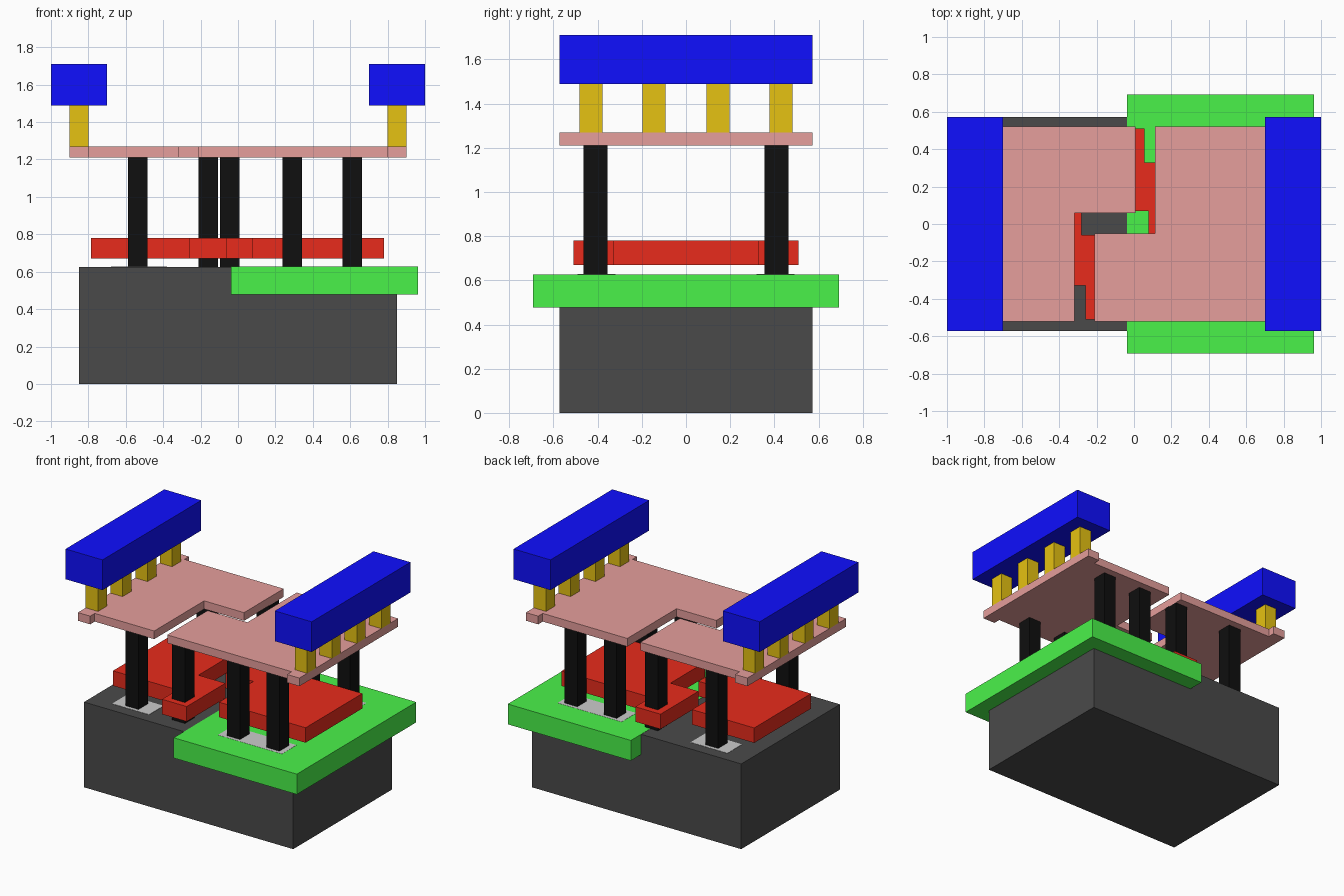
import bpy, bmesh

if "Cube" in bpy.data.objects:
    bpy.data.objects.remove(bpy.data.objects["Cube"])


def material(name, *rgb):
    """Make a material from a display colour, stored as linear values."""
    m = bpy.data.materials.new(name)
    m.diffuse_color = [((c + 0.055) / 1.055) ** 2.4 for c in rgb] + [1]
    m.use_nodes = True
    m.node_tree.nodes["Principled BSDF"].inputs["Base Color"].default_value = m.diffuse_color
    return m


DARK = material("dark_grey", 0.29, 0.29, 0.29)
GREEN = material("green", 0.29, 0.95, 0.29)
RED = material("red", 0.91, 0.17, 0.11)
BLACK = material("black", 0.06, 0.06, 0.06)
PINK = material("pink", 0.90, 0.62, 0.61)
GOLD = material("gold", 0.90, 0.76, 0.07)
BLUE = material("blue", 0.06, 0.06, 1.0)


def slab(name, outline, z0, z1, mat=None):
    """Extrude a flat outline from z0 to z1."""
    bm = bmesh.new()
    face = bm.faces.new([bm.verts.new((x, y, z0)) for x, y in outline])
    ext = bmesh.ops.extrude_face_region(bm, geom=[face])
    top = [v for v in ext["geom"] if isinstance(v, bmesh.types.BMVert)]
    bmesh.ops.translate(bm, verts=top, vec=(0, 0, z1 - z0))
    bmesh.ops.recalc_face_normals(bm, faces=bm.faces)
    mesh = bpy.data.meshes.new(name)
    bm.to_mesh(mesh)
    bm.free()
    ob = bpy.data.objects.new(name, mesh)
    bpy.context.collection.objects.link(ob)
    if mat:
        mesh.materials.append(mat)
    return ob


def box(name, x0, x1, y0, y1, z0, z1, mat=None):
    return slab(name, [(x0, y0), (x1, y0), (x1, y1), (x0, y1)], z0, z1, mat)


# Substrate block and the wider well set into one half of it
box("substrate", -0.85, 0.85, -0.573, 0.573, 0, 0.626, DARK)
box("well", -0.037, 0.963, -0.693, 0.693, 0.478, 0.627, GREEN)

# Diffusion pads, almost flush with the surface, either side of each gate
for side, x0, x1 in (("left", -0.68, -0.38), ("right", 0.18, 0.70)):
    for row, y0, y1 in (("front", -0.49, -0.32), ("back", 0.32, 0.49)):
        box(f"diffusion_{side}_{row}", x0, x1, y0, y1, 0.52, 0.628)

# Gates: wide body with a contact arm
slab("gate_left", [(-0.785, -0.33), (-0.26, -0.33), (-0.26, -0.51), (-0.06, -0.51),
                   (-0.06, -0.06), (-0.28, -0.06), (-0.28, 0.33), (-0.785, 0.33)],
     0.67, 0.78, RED)
slab("gate_right", [(0.78, 0.33), (0.055, 0.33), (0.055, 0.51), (-0.15, 0.51),
                    (-0.15, 0.07), (0.077, 0.07), (0.077, -0.33), (0.78, -0.33)],
     0.67, 0.78, RED)

# Contact pillars, two rows of four
for row, y, gate_x in (("front", -0.41, -0.158), ("back", 0.41, -0.045)):
    for i, x in enumerate((-0.535, gate_x, 0.29, 0.61)):
        box(f"pillar_{row}_{i}", x - 0.052, x + 0.052, y - 0.055, y + 0.055,
            0.626, 1.215, BLACK)

# Stepped metal plates with longer outer edges
slab("plate_left", [(-0.90, -0.573), (-0.80, -0.573), (-0.80, -0.52), (-0.317, -0.52),
                    (-0.317, 0.06), (0.007, 0.06), (0.007, 0.52), (-0.80, 0.52),
                    (-0.80, 0.573), (-0.90, 0.573)], 1.21, 1.27, PINK)
slab("plate_right", [(0.90, 0.573), (0.80, 0.573), (0.80, 0.52), (0.113, 0.52),
                     (0.113, -0.052), (-0.21, -0.052), (-0.21, -0.52), (0.80, -0.52),
                     (0.80, -0.573), (0.90, -0.573)], 1.21, 1.27, PINK)

# Vias and top rails on both sides
for side, s in (("left", -1), ("right", 1)):
    box(f"rail_{side}", *sorted((s * 0.70, s)), -0.573, 0.573, 1.488, 1.71, BLUE)
    for i, y in enumerate((-0.43, -0.145, 0.145, 0.43)):
        box(f"via_{side}_{i}", *sorted((s * 0.80, s * 0.90)), y - 0.052, y + 0.052,
            1.27, 1.49, GOLD)
